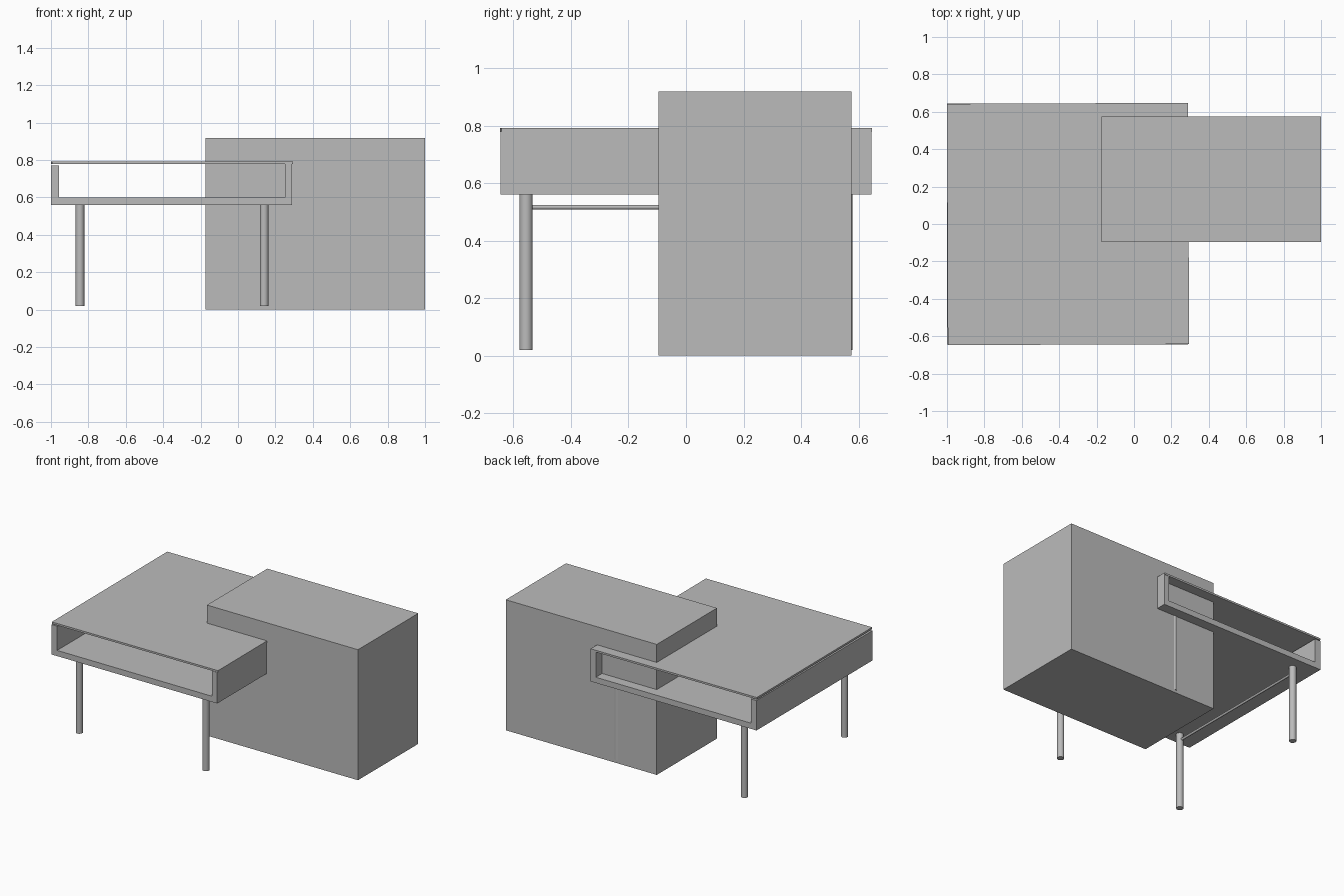
import bpy
import math

cube = bpy.data.objects.get("Cube")
if cube:
    bpy.data.objects.remove(cube, do_unlink=True)

grey = bpy.data.materials.new("plain grey")
grey.use_nodes = True
COLOUR = (0.5, 0.5, 0.5, 1)
grey.diffuse_color = COLOUR
grey.node_tree.nodes["Principled BSDF"].inputs["Base Color"].default_value = COLOUR


def box(name, low, high, turn=0):
    """Axis-aligned box from two opposite corners, optionally turned about z."""
    centre = [(a + b) / 2 for a, b in zip(low, high)]
    bpy.ops.mesh.primitive_cube_add(size=1, location=centre)
    ob = bpy.context.object
    ob.name = name
    ob.scale = [b - a for a, b in zip(low, high)]
    ob.rotation_euler.z = turn
    ob.data.materials.append(grey)
    return ob


def rod(name, radius, length, centre, tilt=0):
    """Round rod, upright unless tilted about x."""
    bpy.ops.mesh.primitive_cylinder_add(vertices=24, radius=radius, depth=length,
                                        location=centre, rotation=(tilt, 0, 0))
    ob = bpy.context.object
    ob.name = name
    ob.data.materials.append(grey)
    bpy.ops.object.shade_smooth_by_angle(angle=math.radians(40))
    return ob


# Large cabinet passing through the table
box("cabinet", (-0.175, -0.095, 0), (1, 0.575, 0.918))

# Open-ended tray: base, two walls and a thin, slightly turned lid
DEPTH = 0.645
box("tray_base", (-1, -DEPTH, 0.56), (0.29, DEPTH, 0.6))
box("right_wall", (-1, -DEPTH, 0.6), (-0.956, DEPTH, 0.77))
box("left_wall", (0.25, -DEPTH, 0.6), (0.29, DEPTH, 0.779))
box("lid", (-0.998, -DEPTH, 0.778), (0.292, DEPTH, 0.791), turn=0.004)

# Round legs with a thin stretcher along each side
for side, x in (("right", -0.845), ("left", 0.14)):
    for end, y in (("front", -0.556), ("back", 0.556)):
        rod(f"{end}_{side}_leg", 0.023, 0.54, (x, y, 0.29))
    rod(f"{side}_stretcher", 0.008, 1.1, (x, 0, 0.516), tilt=math.pi / 2)
